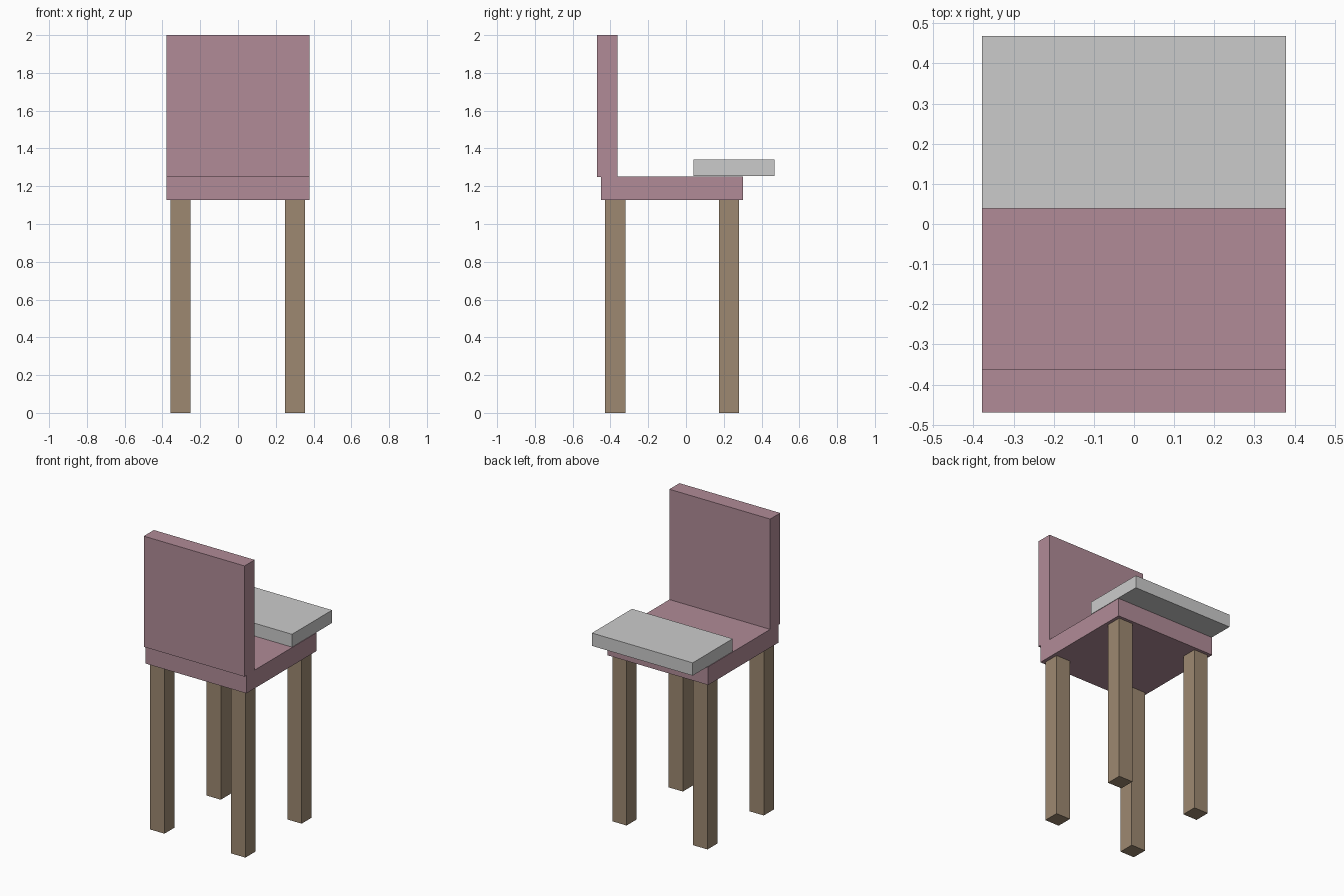
import bpy

if "Cube" in bpy.data.objects:
    bpy.data.objects.remove(bpy.data.objects["Cube"])


def material(name, rgb):
    mat = bpy.data.materials.new(name)
    mat.diffuse_color = (*rgb, 1)
    mat.use_nodes = True
    mat.node_tree.nodes["Principled BSDF"].inputs["Base Color"].default_value = mat.diffuse_color
    return mat


def box(name, x, y, z, mat=None):
    """Box spanning the given (min, max) range on each axis."""
    spans = (x, y, z)
    bpy.ops.mesh.primitive_cube_add(size=1, location=[(a + b) / 2 for a, b in spans])
    obj = bpy.context.object
    obj.name = name
    obj.scale = [b - a for a, b in spans]
    bpy.ops.object.transform_apply(location=False, rotation=False, scale=True)
    if mat:
        obj.data.materials.append(mat)
    return obj


pink = material("pink_upholstery", (0.44, 0.26, 0.31))
wood = material("wood", (0.34, 0.25, 0.165))

HALF_W = 0.378
LEG = 0.107
SEAT_BOTTOM, SEAT_TOP = 1.128, 1.252
width = (-HALF_W, HALF_W)

# Seat, backrest and tray
box("seat", width, (-0.45, 0.302), (SEAT_BOTTOM, SEAT_TOP), pink)
box("backrest", width, (-0.47, -0.362), (SEAT_TOP - 0.003, 2.0), pink)
box("tray", width, (0.039, 0.468), (SEAT_TOP + 0.003, 1.342))

# Four square legs
for side, x in (("left", -0.305), ("right", 0.302)):
    for end, y in (("front", -0.375), ("back", 0.228)):
        box(f"{end}_{side}_leg", (x - LEG / 2, x + LEG / 2),
            (y - LEG / 2, y + LEG / 2), (0, SEAT_BOTTOM), wood)
